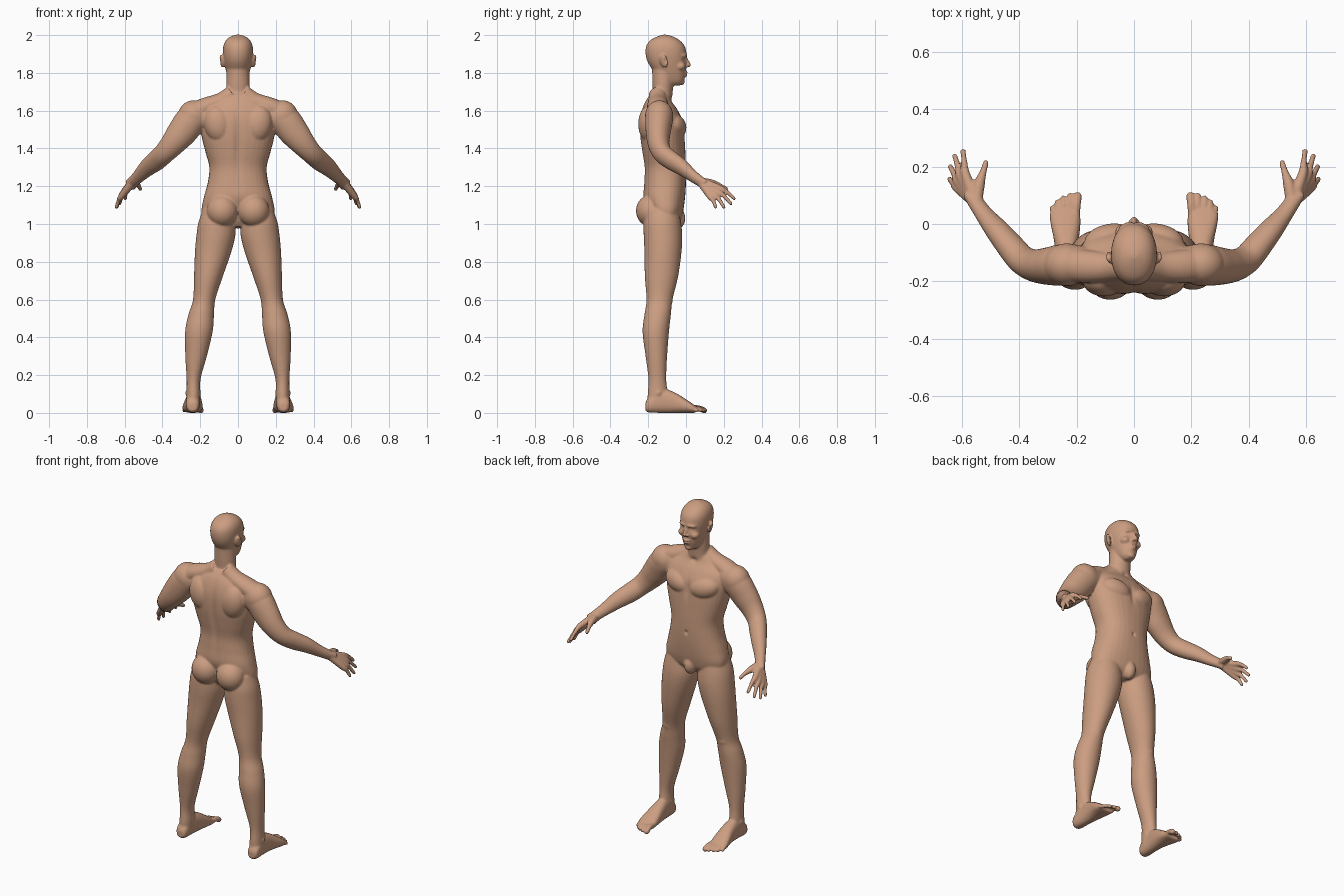
import bpy, bmesh, math
from mathutils import Vector, Matrix

bm = bmesh.new()


def spline(rows, n):
    """Catmull-Rom interpolation of equal-length tuples."""
    out = []
    for i in range(len(rows) - 1):
        p0, p1, p2 = rows[max(i - 1, 0)], rows[i], rows[i + 1]
        p3 = rows[min(i + 2, len(rows) - 1)]
        for k in range(n):
            t = k / n
            out.append([0.5 * (2 * b + (c - a) * t + (2 * a - 5 * b + 4 * c - d) * t * t
                               + (3 * b - a - 3 * c + d) * t ** 3)
                        for a, b, c, d in zip(p0, p1, p2, p3)])
    return out + [list(rows[-1])]


def loft(rows, side=(1, 0, 0), axis=None, power=2.0, n=5, seg=32):
    """Skin ovals (x, y, z, half width, half depth) along a path; axis fixes the section plane."""
    pts = spline(rows, n)
    rings = []
    for i, (x, y, z, a, b) in enumerate(pts):
        t = Vector(axis) if axis else (Vector(pts[min(i + 1, len(pts) - 1)][:3])
                                       - Vector(pts[max(i - 1, 0)][:3])).normalized()
        u = Vector(side)
        u = (u - t * u.dot(t)).normalized()
        v = t.cross(u)
        ring = []
        for k in range(seg):
            c, s = math.cos(math.tau * k / seg), math.sin(math.tau * k / seg)
            ring.append(bm.verts.new(Vector((x, y, z))
                        + u * a * math.copysign(abs(c) ** (2 / power), c)
                        + v * b * math.copysign(abs(s) ** (2 / power), s)))
        rings.append(ring)
    for r0, r1 in zip(rings, rings[1:]):
        for k in range(seg):
            j = (k + 1) % seg
            bm.faces.new((r0[k], r0[j], r1[j], r1[k]))
    bm.faces.new(rings[0][::-1])
    bm.faces.new(rings[-1])


def blob(center, radii, rot=(0, 0, 0)):
    m = Matrix.Translation(center)
    for ang, ax in zip(rot, "XYZ"):
        m = m @ Matrix.Rotation(math.radians(ang), 4, ax)
    bmesh.ops.create_uvsphere(bm, u_segments=24, v_segments=16, radius=1,
                              matrix=m @ Matrix.Diagonal((*radii, 1)))


def digit(points):
    """Round tube (x, y, z, r) with a ball at the tip."""
    loft([(x, y, z, r, r) for x, y, z, r in points], side=(0.3, -0.6, -0.5), seg=16)
    x, y, z, r = points[-1]
    blob((x, y, z), (r, r, r))


def levels(rows, **kw):
    """Horizontal sections given as (z, half width, front y, back y)."""
    loft([(0, (f + b) / 2, z, w, (f - b) / 2) for z, w, f, b in rows], axis=(0, 0, 1), **kw)


# ---- right-hand parts, mirrored afterwards ----
# Leg
loft([(.105, -.125, 1.08, .08, .085), (.112, -.125, 1.01, .097, .098), (.117, -.122, .94, .103, .102),
      (.132, -.122, .85, .096, .098), (.157, -.13, .72, .076, .088), (.179, -.14, .60, .059, .069),
      (.195, -.15, .52, .068, .07), (.207, -.16, .43, .073, .07), (.222, -.157, .30, .057, .057),
      (.235, -.152, .18, .037, .047), (.236, -.15, .10, .037, .053), (.238, -.155, .04, .036, .05)],
     axis=(0, 0, 1))
blob((.183, -.1, .60), (.036, .03, .045))
blob((.238, -.145, .105), (.043, .02, .024))
# Foot and toes
loft([(.24, -.215, .032, .018, .02), (.24, -.195, .042, .034, .04), (.237, -.12, .062, .037, .062),
      (.236, -.06, .054, .043, .054), (.239, 0, .036, .052, .036), (.241, .035, .024, .053, .024),
      (.237, .055, .018, .045, .016)], axis=(0, 1, 0), power=2.4)
for x0, y0, x1, y1, r in ((.203, .04, .197, .096, .016), (.224, .045, .223, .1, .0105),
                          (.244, .04, .247, .09, .0105), (.262, .03, .267, .076, .0105),
                          (.278, .01, .285, .056, .0105)):
    digit([(x0, y0, .026, r), ((x0 + x1) / 2, (y0 + y1) / 2, .026, r * .9), (x1, y1, .013, r)])
# Buttock, chest muscle, shoulder blade
blob((.083, -.186, 1.07), (.083, .079, .085))
blob((.088, -.05, 1.515), (.088, .05, .06), (0, -15, -12))
blob((.105, -.195, 1.53), (.075, .058, .1), (0, 12, 0))
# Trapezius slope and shoulder
loft([(.03, -.15, 1.69, .045, .045), (.09, -.15, 1.65, .05, .045), (.17, -.148, 1.62, .058, .05),
      (.23, -.142, 1.585, .06, .06)], side=(0, 1, 0))
blob((.235, -.142, 1.572), (.083, .075, .083))
# Arm
loft([(.16, -.14, 1.58, .06, .075), (.235, -.142, 1.56, .073, .083), (.295, -.147, 1.487, .066, .079),
      (.345, -.145, 1.425, .057, .066), (.39, -.125, 1.375, .05, .056), (.43, -.08, 1.338, .046, .054),
      (.475, -.025, 1.302, .04, .047), (.52, .03, 1.258, .03, .036), (.55, .072, 1.228, .026, .031),
      (.57, .105, 1.205, .02, .034)], side=(0, 1, 0))
# Fingers grow out of the wrist to form the palm
wrist = (.552, .075, 1.226, .022)
for knuckle, tip in (((.588, .172, 1.193), (.597, .255, 1.135)), ((.603, .163, 1.173), (.626, .238, 1.108)),
                     ((.613, .147, 1.157), (.641, .2, 1.09)), ((.618, .128, 1.145), (.644, .157, 1.09))):
    mid = [(a + b) / 2 for a, b in zip(knuckle, tip)]
    mid[2] += .008
    digit([wrist, (*knuckle, .017), (*mid, .0115), (*tip, .0095)])
digit([wrist, (.54, .14, 1.215, .02), (.527, .18, 1.203, .0125), (.517, .214, 1.185, .0105)])
# Ear, cheek and brow
blob((.086, -.117, 1.862), (.009, .023, .037), (12, 8, -25))
blob((.04, -.03, 1.835), (.026, .028, .022))
blob((.028, -.009, 1.893), (.03, .014, .009), (0, 5, -20))

half = bm.verts[:] + bm.edges[:] + bm.faces[:]
copy = bmesh.ops.duplicate(bm, geom=half)["geom"]
bmesh.ops.scale(bm, vec=(-1, 1, 1), verts=[g for g in copy if isinstance(g, bmesh.types.BMVert)])

# ---- central parts ----
# Torso
levels([(.985, .05, -.06, -.17), (1.02, .17, -.03, -.19), (1.07, .193, -.015, -.2), (1.14, .181, -.005, -.225),
        (1.22, .16, 0, -.222), (1.30, .152, 0, -.22), (1.38, .172, -.003, -.232), (1.46, .192, -.007, -.243),
        (1.54, .2, -.015, -.245), (1.60, .19, -.042, -.235), (1.65, .13, -.075, -.215),
        (1.69, .07, -.085, -.185)], power=2.3)
blob((0, -.045, 1.03), (.036, .042, .055))
# Neck
levels([(1.60, .08, -.075, -.2), (1.68, .064, -.072, -.178), (1.75, .062, -.065, -.178), (1.83, .06, -.055, -.18)])
# Head
levels([(1.733, .022, -.035, -.08), (1.75, .04, -.016, -.11), (1.78, .054, -.005, -.15), (1.82, .066, 0, -.18),
        (1.86, .075, .003, -.204), (1.90, .08, .003, -.214), (1.94, .078, -.006, -.211), (1.97, .066, -.03, -.192),
        (1.99, .044, -.063, -.158), (2.002, .012, -.1, -.122)], power=2.15)
# Nose, lips and chin
digit([(0, -.004, 1.888, .007), (0, .008, 1.862, .0085), (0, .016, 1.842, .011)])
for s in (-1, 1):
    blob((s * .013, .005, 1.836), (.009, .011, .008))
blob((0, -.003, 1.802), (.024, .013, .007))
blob((0, -.004, 1.787), (.021, .013, .007))
blob((0, -.024, 1.752), (.024, .017, .017))

# ---- fuse everything into one smooth skin ----
bmesh.ops.recalc_face_normals(bm, faces=bm.faces)
raw = bpy.data.meshes.new("body_parts")
bm.to_mesh(raw)
bm.free()
body = bpy.data.objects.new("body", raw)
bpy.context.collection.objects.link(body)
remesh = body.modifiers.new("fuse", "REMESH")
remesh.mode = "VOXEL"
remesh.voxel_size = .0055
relax = body.modifiers.new("relax", "SMOOTH")
relax.factor = .5
relax.iterations = 5
skin = bpy.data.meshes.new_from_object(body.evaluated_get(bpy.context.evaluated_depsgraph_get()))
body.modifiers.clear()
body.data = skin
bpy.data.meshes.remove(raw)


def press(center, radii, move):
    """Soft push of the skin around a point."""
    c, m = Vector(center), Vector(move)
    for v in skin.vertices:
        d = v.co - c
        q = sum((d[i] / radii[i]) ** 2 for i in range(3))
        if q < 6:
            v.co += m * math.exp(-q)


# Eye sockets, eyeballs and ear hollows
for s in (-1, 1):
    press((s * .03, -.003, 1.872), (.015, .03, .011), (0, -.012, 0))
    press((s * .03, -.012, 1.871), (.009, .02, .005), (0, .007, 0))
    press((s * .097, -.108, 1.865), (.012, .008, .016), (-s * .007, 0, 0))
# Mouth line, navel, spine, breastbone and collar hollow
press((0, .005, 1.7945), (.022, .02, .003), (0, -.004, 0))
press((0, 0, 1.24), (.009, .03, .011), (0, -.009, 0))
press((0, -.24, 1.42), (.018, .06, .17), (0, .01, 0))
press((0, -.01, 1.5), (.015, .05, .06), (0, -.008, 0))
press((0, -.07, 1.655), (.018, .03, .014), (0, -.008, 0))
# Flat soles
for v in skin.vertices:
    v.co.z = max(v.co.z, 0)

mat = bpy.data.materials.new("skin")
mat.diffuse_color = (.60, .34, .22, 1)
skin.materials.clear()
skin.materials.append(mat)
for p in skin.polygons:
    p.use_smooth = True
    p.material_index = 0
